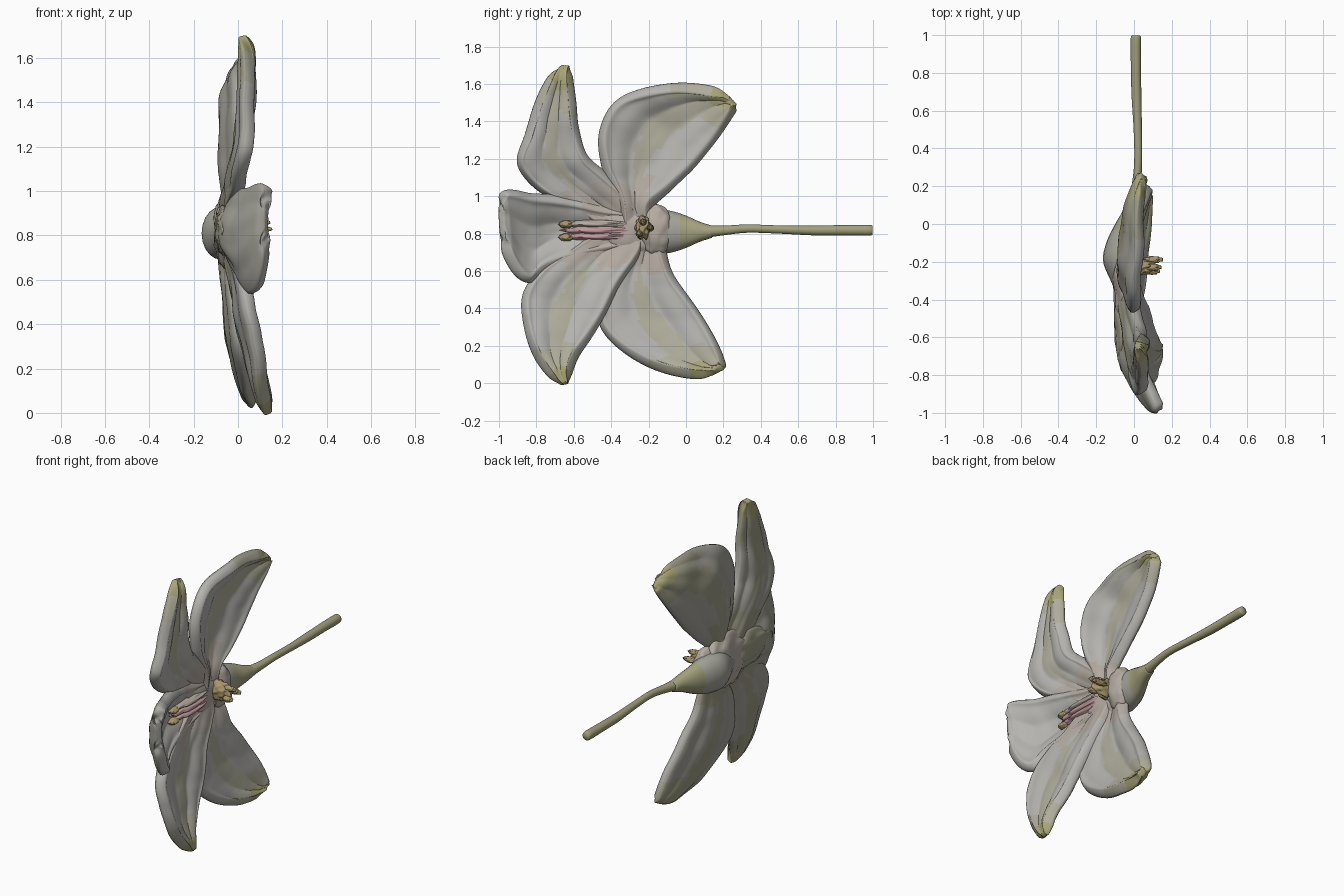
import bpy, bmesh, math
from mathutils import Vector, noise

if "Cube" in bpy.data.objects:
    bpy.data.objects.remove(bpy.data.objects["Cube"])


def material(name, rgb):
    m = bpy.data.materials.new(name)
    m.diffuse_color = (*rgb, 1)
    m.use_nodes = True
    m.node_tree.nodes["Principled BSDF"].inputs["Base Color"].default_value = m.diffuse_color
    return m


PALE = material("petal_pale", (0.46, 0.455, 0.43))
CREAM = material("petal_cream", (0.43, 0.42, 0.33))
TIP = material("petal_tip", (0.39, 0.37, 0.19))
BLUSH = material("throat_blush", (0.46, 0.41, 0.36))
BACK = material("petal_back", (0.37, 0.365, 0.32))
BACK_RIB = material("petal_back_rib", (0.34, 0.33, 0.24))
PINK = material("throat_pink", (0.53, 0.32, 0.33))
OCHRE = material("ochre", (0.40, 0.31, 0.15))
GREEN = material("stem_green", (0.36, 0.35, 0.20))


def spline(pts, t):
    # Catmull-Rom through tuples, t in 0..1
    s = t * (len(pts) - 1)
    i = min(int(s), len(pts) - 2)
    f = s - i
    get = lambda k: Vector(pts[max(0, min(k, len(pts) - 1))])
    a, b, c, d = get(i - 1), get(i), get(i + 1), get(i + 2)
    return 0.5 * (2 * b + (c - a) * f + (2 * a - 5 * b + 4 * c - d) * f * f
                  + (3 * b - a - 3 * c + d) * f ** 3)


def finish(name, bm, mats, face_x=False):
    bmesh.ops.recalc_face_normals(bm, faces=bm.faces)
    if face_x and sum(f.normal.x for f in bm.faces) < 0:
        bmesh.ops.reverse_faces(bm, faces=bm.faces)
    me = bpy.data.meshes.new(name)
    bm.to_mesh(me)
    bm.free()
    for m in mats:
        me.materials.append(m)
    for p in me.polygons:
        p.use_smooth = True
    ob = bpy.data.objects.new(name, me)
    bpy.context.collection.objects.link(ob)
    return ob


def petal(name, rows, cup, tinted=True, nu=40, nv=22):
    # rows run base to tip: left edge y,z / right edge y,z / midrib x
    bm = bmesh.new()
    grid = []
    for i in range(nu + 1):
        u = i / nu
        ly, lz, ry, rz, mx = spline(rows, u)
        row = []
        for j in range(nv + 1):
            v = 2 * j / nv - 1
            k = (v + 1) / 2
            y, z = ly + (ry - ly) * k, lz + (rz - lz) * k
            x = mx + cup * v * v * math.sin(math.pi * min(u * 1.05, 1)) ** 0.7
            x -= 0.016 * math.exp(-(v / 0.13) ** 2) * (1 - u)
            x += 0.006 * math.cos(v * 11) * math.sin(math.pi * u)
            x += 0.012 * noise.noise(Vector((y * 6, z * 6, 1)))
            x += 0.005 * noise.noise(Vector((y * 17, z * 17, 4))) * (1 - u)
            row.append(bm.verts.new((x, -.3 + (y + .3) * .978, .83 + (z - .83) * .978)))
        grid.append(row)
    for i in range(nu):
        for j in range(nv):
            f = bm.faces.new((grid[i][j], grid[i + 1][j], grid[i + 1][j + 1], grid[i][j + 1]))
            u, v = (i + .5) / nu, abs(2 * (j + .5) / nv - 1)
            wob = 0.12 * noise.noise(f.calc_center_median() * 9)
            if u < 0.24 + wob:
                f.material_index = 3
            elif tinted and u > 0.80 + 0.08 * v + wob:
                f.material_index = 2
            elif tinted and (v < 0.5 * u + wob or u > 0.7 + wob):
                f.material_index = 1
    # second set of four slots colours the back shell
    ob = finish(name, bm, [PALE, CREAM, TIP, BLUSH, BACK, BACK_RIB, TIP, BACK_RIB], True)
    # thinner towards the tip so it stays clean
    g = ob.vertex_groups.new(name="thick")
    for i in range(nu + 1):
        w = min(1, 0.45 + (1 - i / nu) * 4)
        g.add(list(range(i * (nv + 1), (i + 1) * (nv + 1))), w, 'REPLACE')
    s = ob.modifiers.new("thickness", 'SOLIDIFY')
    s.thickness, s.offset, s.material_offset = 0.068, 0, 4
    s.vertex_group = "thick"
    r = ob.modifiers.new("round", 'SUBSURF')
    r.levels = r.render_levels = 1
    return ob


def tube(name, rows, mats, split=0, steps=32, sides=20):
    # rows: centre x,y,z, radius across x, radius across z (sections face y)
    bm = bmesh.new()
    rings = []
    for i in range(steps + 1):
        x, y, z, a, b = spline(rows, i / steps)
        rings.append([bm.verts.new((x + a * math.cos(t), y, z + b * math.sin(t)))
                      for t in (2 * math.pi * k / sides for k in range(sides))])
    for i, (p, q) in enumerate(zip(rings, rings[1:])):
        for k in range(sides):
            n = (k + 1) % sides
            f = bm.faces.new((p[k], p[n], q[n], q[k]))
            f.material_index = int(i < split)
    bm.faces.new(rings[0])
    bm.faces.new(rings[-1])
    return finish(name, bm, mats)


def blob(name, loc, size, mat, rough=0.0):
    bm = bmesh.new()
    bmesh.ops.create_icosphere(bm, subdivisions=4, radius=1)
    for v in bm.verts:
        k = 1 + rough * noise.noise(v.co * 2.5)
        v.co = Vector(loc) + Vector(c * s * k for c, s in zip(v.co, size))
    return finish(name, bm, [mat])


# Five petals around the throat
petal("upper_right_petal", [
    (-.34, .84, -.18, .84, -.03), (-.36, .98, -.19, .95, -.03), (-.44, 1.16, -.09, 1.04, -.045),
    (-.46, 1.36, .04, 1.16, -.05), (-.36, 1.53, .15, 1.29, -.045), (-.10, 1.60, .22, 1.39, -.015),
    (.13, 1.585, .265, 1.47, .02), (.24, 1.54, .275, 1.50, .05)], 0.065)
petal("upper_left_petal", [
    (-.42, .80, -.22, .86, -.04), (-.62, .94, -.28, .97, -.035), (-.80, 1.04, -.42, 1.11, -.015),
    (-.91, 1.18, -.54, 1.22, .01), (-.86, 1.34, -.59, 1.38, .025), (-.80, 1.52, -.61, 1.52, .035),
    (-.73, 1.65, -.63, 1.66, .035), (-.67, 1.72, -.63, 1.715, .02)], 0.03)
petal("lip_petal", [
    (-.22, .74, -.22, .92, -.05), (-.42, .70, -.42, .94, -.055), (-.62, .66, -.60, .98, -.055),
    (-.76, .61, -.73, 1.00, -.04), (-.84, .54, -.84, 1.01, .0), (-.91, .58, -.93, 1.03, .05),
    (-.97, .69, -.99, 1.02, .10), (-.995, .80, -1.005, .94, .13)], 0.08, False)
petal("lower_left_petal", [
    (-.44, .84, -.24, .76, -.04), (-.62, .72, -.25, .68, -.025), (-.80, .59, -.36, .52, .0),
    (-.88, .46, -.44, .36, .025), (-.87, .30, -.51, .25, .055), (-.82, .15, -.59, .14, .085),
    (-.74, .04, -.63, .05, .115), (-.67, -.025, -.64, -.02, .135)], 0.035)
petal("lower_right_petal", [
    (-.34, .84, -.14, .80, -.04), (-.32, .70, -.12, .72, -.045), (-.42, .54, -.07, .57, -.04),
    (-.47, .34, .04, .42, -.03), (-.38, .20, .13, .28, -.005), (-.18, .08, .19, .16, .03),
    (.04, .03, .21, .09, .06), (.16, .04, .205, .07, .09)], 0.045)

# Throat joining the petals, a keel behind the lip, and pink ridges in front
blob("throat", (-.05, -.32, .82), (.06, .22, .17), BLUSH, 0.2)
blob("lip_keel", (-.06, -.52, .82), (.045, .24, .11), BACK_RIB, 0.2)
for i, (z, w) in enumerate([(.785, .022), (.818, .026), (.852, .022)]):
    blob(f"pink_ridge_{i}", (-.015, -.47, z), (.04, .19, w), BLUSH if i == 2 else PINK, 0.2)
for i, z in enumerate((.78, .85)):
    blob(f"ochre_spot_{i}", (-.01, -.64, z), (.03, .04, .02), OCHRE, 0.2)

# Stamen cluster rising from the throat
blob("column", (.03, -.23, .83), (.08, .04, .06), OCHRE, 0.35)
for i, (y, z) in enumerate([(-.19, .83), (-.23, .86), (-.25, .80)]):
    blob(f"anther_{i}", (.10, y, z), (.05 - .008 * i, .018, .018), OCHRE, 0.3)

# Calyx swelling behind the throat and tapering to the stem
tube("calyx", [
    (-.06, -.42, .81, .02, .03), (-.07, -.32, .81, .045, .07), (-.08, -.20, .81, .083, .115),
    (-.065, -.10, .81, .082, .115), (-.045, -.01, .81, .06, .09), (-.015, .07, .81, .045, .055),
    (.0, .14, .81, .033, .032)], [GREEN, BACK], 20)
blob("calyx_cap", (-.025, -.16, .82), (.06, .09, .135), BLUSH, 0.1)

# Stem
tube("stem", [
    (-.005, .08, .81, .035, .036), (.012, .20, .817, .025, .026), (.022, .33, .827, .021, .022),
    (.02, .50, .822, .022, .022), (.013, .68, .817, .026, .026), (.01, .85, .818, .027, .028),
    (.01, .975, .818, .028, .029), (.01, .998, .818, .022, .023)], [GREEN])
